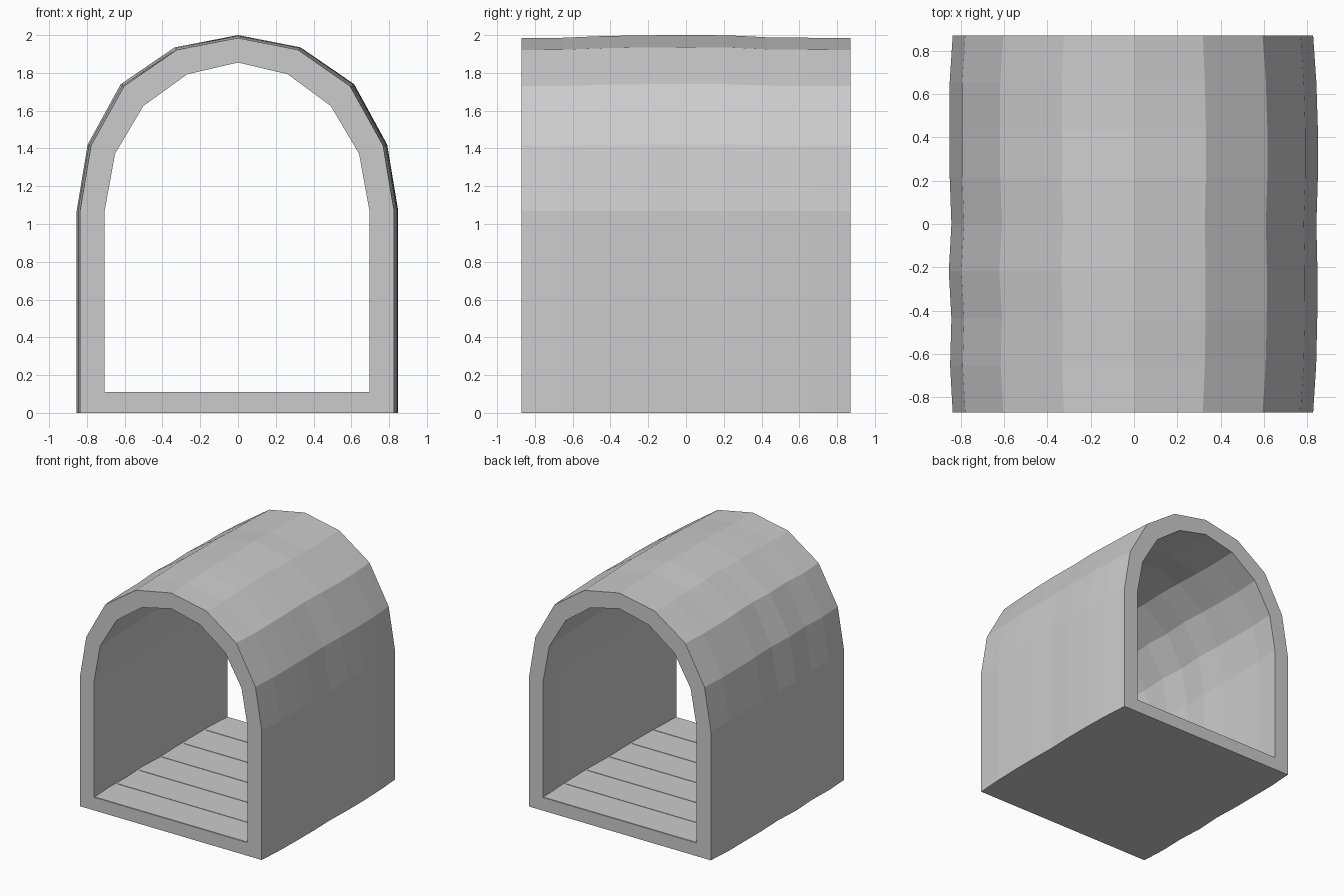
import bpy, bmesh

if "Cube" in bpy.data.objects:
    bpy.data.objects.remove(bpy.data.objects["Cube"])

# Half profiles from the ground up to the crown (x, z)
OUTER = [(0.83, 0), (0.83, 1.07), (0.772, 1.415), (0.597, 1.73), (0.32, 1.922), (0, 1.985)]
INNER = [(0.70, 0.108), (0.70, 1.07), (0.645, 1.372), (0.495, 1.625), (0.265, 1.793), (0, 1.855)]

# Slight hand-built wobble of each ring from front to back
LEFT = [0.006, 0.018, 0.012, 0.024, 0.012, 0.02, 0.02, 0.02, 0.006]
RIGHT = [-0.004, 0.01, 0.015, 0.016, 0.011, 0.018, 0.018, 0.011, -0.004]
CROWN = [0, 0.001, 0.01, 0.014, 0.015, 0.014, 0.003, 0.001, 0]
HALF = 0.87


def make_object(name, bm):
    bmesh.ops.recalc_face_normals(bm, faces=bm.faces)
    mesh = bpy.data.meshes.new(name)
    bm.to_mesh(mesh)
    bm.free()
    obj = bpy.data.objects.new(name, mesh)
    bpy.context.collection.objects.link(obj)
    return obj


def ring(bm, half, i, y):
    """Closed loop: up the right side, over the crown, down the left side."""
    def lift(z):
        return z + CROWN[i] * max(0, z - 1.07) / 0.915
    right = [(x + RIGHT[i] * min(1, x / 0.5), lift(z)) for x, z in half]
    left = [(-x - LEFT[i] * min(1, x / 0.5), lift(z)) for x, z in half[-2::-1]]
    return [bm.verts.new((x, y, z)) for x, z in right + left]


# Arched tunnel shell with floor slab
bm = bmesh.new()
count = len(LEFT)
ys = [-HALF + 2 * HALF * i / (count - 1) for i in range(count)]
outer = [ring(bm, OUTER, i, y) for i, y in enumerate(ys)]
inner = [ring(bm, INNER, i, y) for i, y in enumerate(ys)]
n = len(outer[0])
for k in range(n):
    m = (k + 1) % n
    for rings in (outer, inner):
        for a, b in zip(rings, rings[1:]):
            bm.faces.new((a[k], a[m], b[m], b[k]))
    for e in (0, -1):
        bm.faces.new((outer[e][k], outer[e][m], inner[e][m], inner[e][k]))
make_object("tunnel_shell", bm)

# Floor boards laid across the tunnel with thin gaps
BOARDS = 6
pitch = 2 * HALF / BOARDS
for i in range(BOARDS):
    bm = bmesh.new()
    bmesh.ops.create_cube(bm, size=1)
    bmesh.ops.scale(bm, vec=(1.4, pitch - 0.008, 0.02), verts=bm.verts)
    bmesh.ops.translate(bm, vec=(0, -HALF + pitch * (i + 0.5), 0.101), verts=bm.verts)
    make_object(f"floor_board_{i + 1}", bm)
